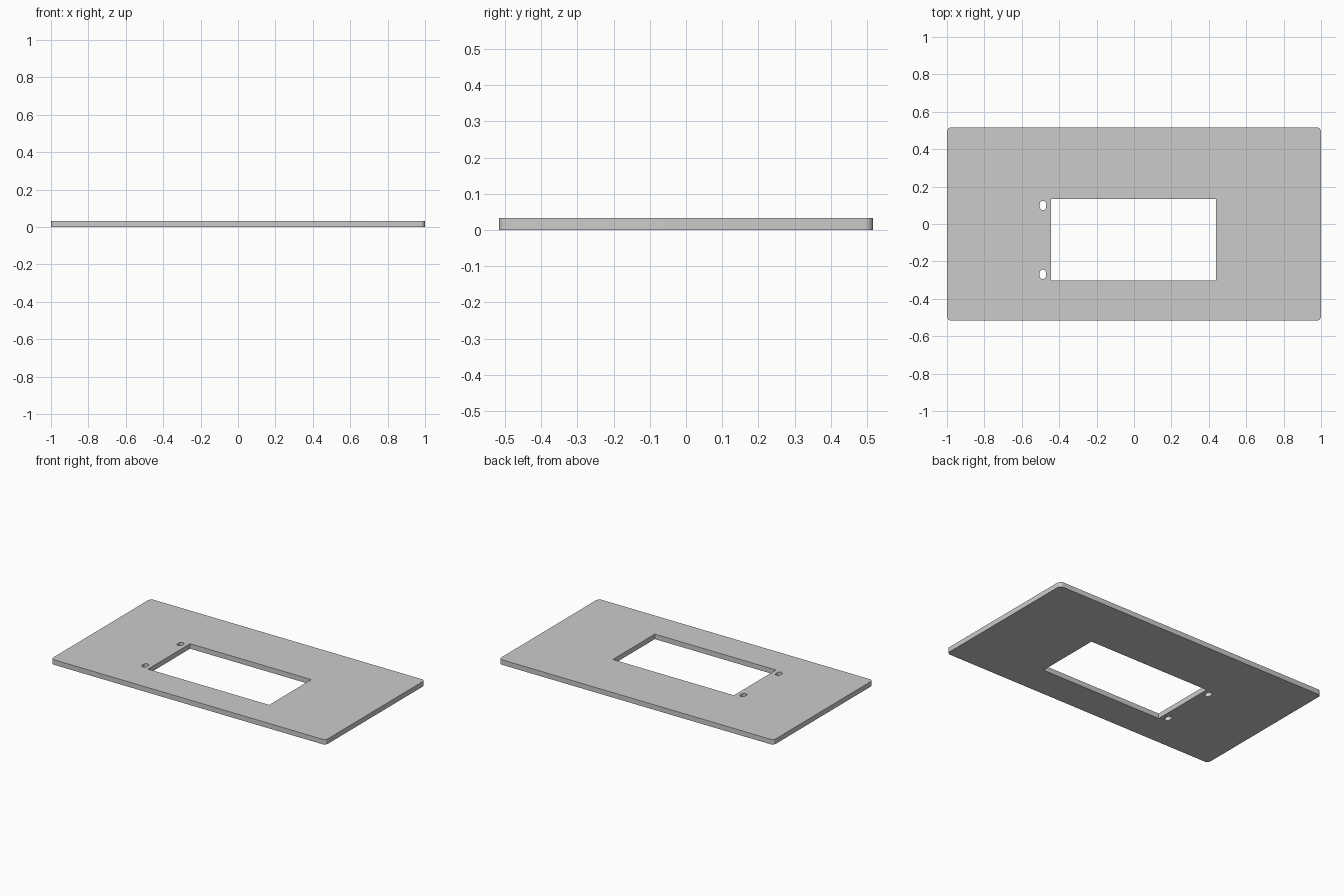
import bpy, bmesh
from math import sin, cos, pi

if "Cube" in bpy.data.objects:
    bpy.data.objects.remove(bpy.data.objects["Cube"])

THICKNESS = 0.033


def rounded_rect(cx, cy, w, h, r, steps=8):
    """Outline of a rectangle with rounded corners (r = 0 gives sharp ones)."""
    if r == 0:
        return [(cx + sx * w / 2, cy + sy * h / 2)
                for sx, sy in ((1, 1), (-1, 1), (-1, -1), (1, -1))]
    pts = []
    for k, (sx, sy) in enumerate(((1, 1), (-1, 1), (-1, -1), (1, -1))):
        for i in range(steps + 1):
            a = pi / 2 * (k + i / steps)
            pts.append((cx + sx * (w / 2 - r) + r * cos(a),
                        cy + sy * (h / 2 - r) + r * sin(a)))
    return pts


def plate(name, outlines, thickness):
    """Filled flat profile (inner outlines become holes) extruded up from z = 0."""
    curve = bpy.data.curves.new(name + "_profile", 'CURVE')
    curve.dimensions = '2D'
    curve.fill_mode = 'BOTH'
    curve.extrude = thickness / 2
    for pts in outlines:
        spline = curve.splines.new('POLY')
        spline.points.add(len(pts) - 1)
        for p, (x, y) in zip(spline.points, pts):
            p.co = (x, y, 0, 1)
        spline.use_cyclic_u = True
    obj = bpy.data.objects.new(name, curve)
    bpy.context.collection.objects.link(obj)
    bpy.ops.object.select_all(action='DESELECT')
    obj.select_set(True)
    bpy.context.view_layer.objects.active = obj
    bpy.ops.object.convert(target='MESH')
    obj = bpy.context.object
    obj.name = name

    # weld caps to walls and rest the plate on the ground
    bm = bmesh.new()
    bm.from_mesh(obj.data)
    bmesh.ops.remove_doubles(bm, verts=bm.verts, dist=1e-5)
    bmesh.ops.recalc_face_normals(bm, faces=bm.faces)
    bmesh.ops.translate(bm, verts=bm.verts, vec=(0, 0, thickness / 2))
    bm.to_mesh(obj.data)
    bm.free()
    bpy.ops.object.shade_smooth_by_angle(angle=pi / 6)
    return obj


# outer edge, display window, two small screw slots left of the window
outer = rounded_rect(0, 0, 2.0, 1.034, 0.024)
window = rounded_rect(-0.002, -0.084, 0.882, 0.437, 0)
slots = [rounded_rect(-0.487, y, 0.034, 0.05, 0.0169) for y in (0.099, -0.269)]

plate("face_plate", [outer, window, *slots], THICKNESS)
